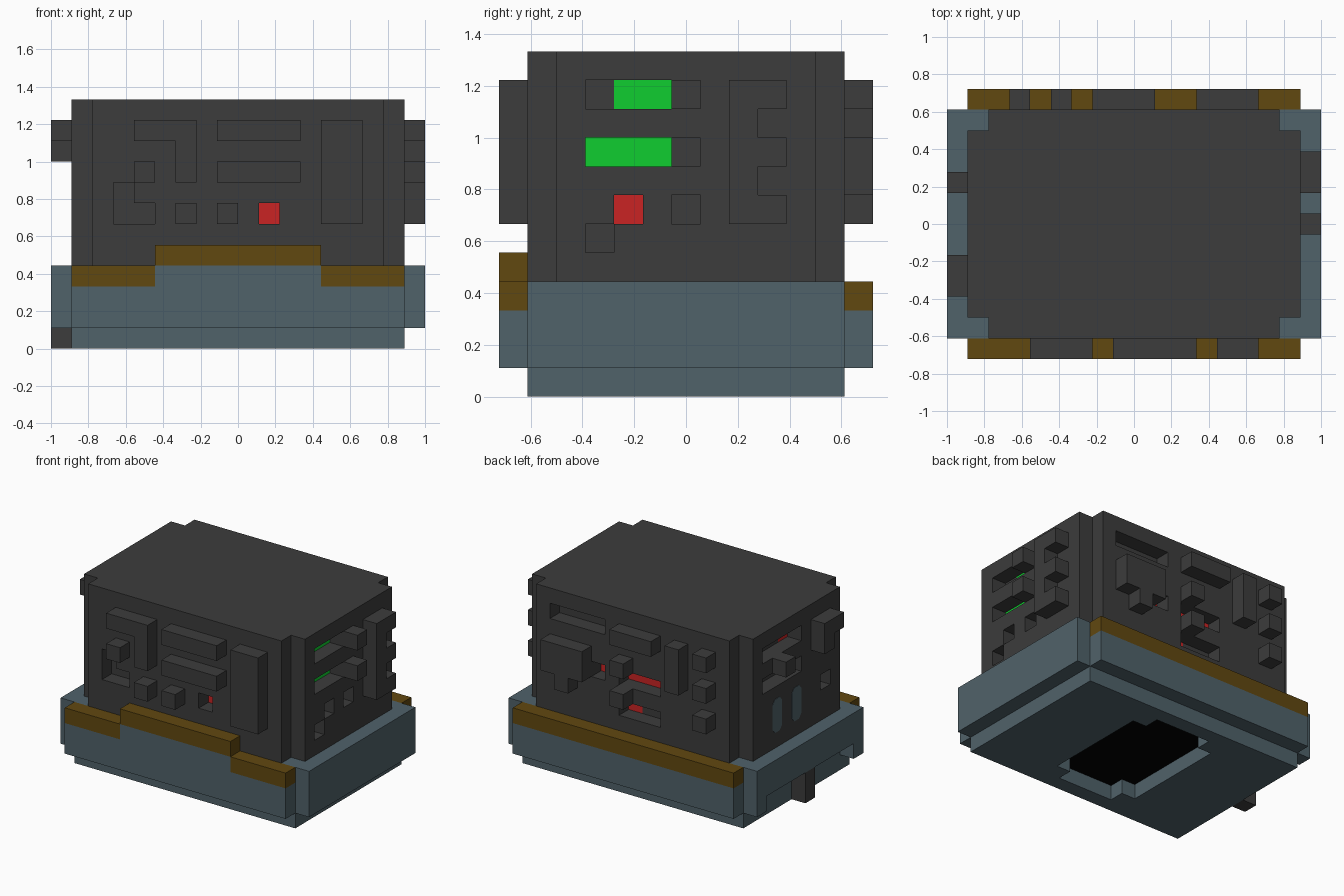
import bpy, bmesh
from mathutils import Vector

if "Cube" in bpy.data.objects:
    bpy.data.objects.remove(bpy.data.objects["Cube"])

U = 1 / 9  # one block of the model's grid


def material(name, hexa):
    lin = []
    for i in (0, 2, 4):
        c = int(hexa[i:i + 2], 16) / 255
        lin.append(c / 12.92 if c <= 0.04045 else ((c + 0.055) / 1.055) ** 2.4)
    m = bpy.data.materials.new(name)
    m.diffuse_color = (*lin, 1)
    m.use_nodes = True
    m.node_tree.nodes["Principled BSDF"].inputs["Base Color"].default_value = m.diffuse_color
    return m


DARK = material("dark grey", "3c3c3c")
SLATE = material("slate blue", "50626a")
BROWN = material("brown", "614810")
GREEN = material("green", "10cd30")
RED = material("red", "ca2424")
BLACK = material("black", "000000")


def finish(name, bm, mats):
    me = bpy.data.meshes.new(name)
    bm.to_mesh(me)
    bm.free()
    for m in mats:
        me.materials.append(m)
    ob = bpy.data.objects.new(name, me)
    bpy.context.collection.objects.link(ob)
    return ob


def boxes(name, mat, *items):
    """Boxes given in grid blocks as x0, x1, y0, y1, z0, z1."""
    bm = bmesh.new()
    for x0, x1, y0, y1, z0, z1 in items:
        size = Vector((x1 - x0, y1 - y0, z1 - z0)) * U
        mid = Vector((x0 + x1, y0 + y1, z0 + z1)) * U / 2
        for v in bmesh.ops.create_cube(bm, size=1)["verts"]:
            v.co = Vector(a * b for a, b in zip(v.co, size)) + mid
    return finish(name, bm, [mat])


def facade(name, origin, across, out, half, parts):
    """Wall panel as a block relief: each part is u0, u1, z0, z1, height, colour."""
    mats = [DARK, GREEN, RED]
    across, out, up = Vector(across), Vector(out), Vector((0, 0, 1))
    cells = {(-half + i, 4 + j): (0, 0) for i in range(int(2 * half)) for j in range(8)}
    for u0, u1, z0, z1, h, mat in parts:
        for key in cells:
            if u0 <= key[0] < u1 and z0 <= key[1] < z1:
                cells[key] = (h, mats.index(mat))
    bm = bmesh.new()

    def quad(corners, normal, mat=0):
        pts = [(Vector(origin) + across * u + up * z + out * h) * U for u, z, h in corners]
        f = bm.faces.new([bm.verts.new(p) for p in pts])
        f.material_index = mat
        f.normal_update()
        if f.normal.dot(normal) < 0:
            f.normal_flip()

    for (u, z), (h, mat) in cells.items():
        quad([(u, z, h), (u + 1, z, h), (u + 1, z + 1, h), (u, z + 1, h)], out, mat)
        edges = (((u - 1, z), (u, z), (u, z + 1), -across),
                 ((u + 1, z), (u + 1, z), (u + 1, z + 1), across),
                 ((u, z - 1), (u, z), (u + 1, z), -up),
                 ((u, z + 1), (u, z + 1), (u + 1, z + 1), up))
        for near, a, b, normal in edges:
            low = cells.get(near, (-1, 0))[0]
            if low < h:
                quad([(*a, low), (*b, low), (*b, h), (*a, h)], normal)
    bmesh.ops.remove_doubles(bm, verts=bm.verts, dist=1e-5)
    bmesh.ops.dissolve_limit(bm, angle_limit=0.01, verts=bm.verts, edges=bm.edges,
                             delimit={'MATERIAL', 'NORMAL'})
    return finish(name, bm, mats)


# base block with a notched opening underneath
boxes("base_block", SLATE, (-8, 8, -5.5, 5.5, 1, 4))
rim = []
for s in (-1, 1):
    rim.append((-8, 8, min(4.5 * s, 5.5 * s), max(4.5 * s, 5.5 * s), 0, 1))
    rim.append((min(3 * s, 8 * s), max(3 * s, 8 * s), -4.5, 4.5, 0, 1))
    for t in (-1, 1):
        rim.append((min(2 * s, 3 * s), max(2 * s, 3 * s),
                    min(3.5 * t, 4.5 * t), max(3.5 * t, 4.5 * t), 0, 1))
boxes("bottom_rim", SLATE, *rim)
boxes("opening_plate", BLACK, (-2.99, 2.99, -4.49, 4.49, 0.96, 0.99))

# skirts round the base; the left one has a gap for the cable
boxes("right_skirt", SLATE, (8, 9, -5.5, 5.5, 1, 4))
boxes("left_skirt", SLATE, (-9, -8, -5.5, 5.5, 2, 4),
      (-9, -8, -5.5, -4.5, 1, 2), (-9, -8, 4.5, 5.5, 1, 2))
boxes("front_skirt", SLATE, (-8, 8, -6.5, -5.5, 1, 3), (-4, 4, -6.5, -5.5, 3, 4))
boxes("back_skirt", SLATE, (-8, 8, 5.5, 6.5, 1, 3))
boxes("front_trim", BROWN, (-8, -4, -6.5, -5.5, 3, 4),
      (-4, 4, -6.5, -5.5, 4, 5), (4, 8, -6.5, -5.5, 3, 4))
boxes("back_trim", BROWN, (-8, 8, 5.5, 6.5, 3, 4))
boxes("cable", DARK, (-9, -8, -0.5, 0.5, 0, 2))

# roof over the four wall panels
boxes("roof", DARK, (-7, 7, -4.5, 4.5, 11.5, 12))

facade("front_wall", (0, -5.5, 0), (1, 0, 0), (0, -1, 0), 7, [
    (-5, -2, 10, 11, 1, DARK), (-3, -2, 8, 11, 1, DARK),
    (-1, 3, 10, 11, 1, DARK), (-1, 3, 8, 9, 1, DARK),
    (4, 6, 6, 11, 1, DARK), (-5, -4, 8, 9, 1, DARK),
    (-6, -5, 6, 8, -1, DARK), (-5, -4, 6, 7, -1, DARK),
    (-3, -2, 6, 7, 1, DARK), (-1, 0, 6, 7, 1, DARK),
    (1, 2, 6, 7, -1, RED)])

facade("back_wall", (0, 5.5, 0), (1, 0, 0), (0, 1, 0), 7, [
    (2, 6, 10, 11, -1, DARK), (3, 6, 7, 9, 1, DARK), (4, 5, 6, 7, 1, DARK),
    (2, 3, 7, 8, -1, RED), (-2, 1, 10, 11, 1, DARK),
    (0, 1, 8, 9, 1, DARK), (-2, 1, 7, 8, -1, RED),
    (0, 1, 6, 7, 1, DARK), (-2, 0, 5, 6, -1, DARK), (0, 1, 5, 6, -1, RED),
    (-4, -3, 8, 11, 1, DARK)]
    + [(-6, -5, z, z + 1, 1, DARK) for z in (6, 8, 10)])

facade("right_wall", (8, 0, 0), (0, 1, 0), (1, 0, 0), 4.5, [
    (-3.5, -2.5, 10, 11, -1, DARK), (-2.5, -0.5, 10, 11, -1, GREEN),
    (-3.5, -0.5, 8, 9, -1, GREEN),
    (-0.5, 0.5, 10, 11, 1, DARK), (-0.5, 0.5, 8, 9, 1, DARK),
    (-0.5, 0.5, 6, 7, -1, DARK), (-2.5, -1.5, 6, 7, -1, RED),
    (-3.5, -2.5, 5, 6, -1, DARK), (1.5, 2.5, 6, 11, 1, DARK)]
    + [(2.5, 3.5, z, z + 1, 1, DARK) for z in (6, 8, 10)])

facade("left_wall", (-8, 0, 0), (0, 1, 0), (-1, 0, 0), 4.5, [
    (0.5, 3.5, 10, 11, -1, DARK), (-0.5, 0.5, 10, 11, -1, RED),
    (-0.5, 3.5, 8, 9, -1, DARK), (1.5, 2.5, 9, 10, 1, DARK),
    (-3.5, -1.5, 10, 11, 1, DARK), (-2.5, -1.5, 9, 10, 1, DARK),
    (-3.5, -2.5, 6, 7, -1, DARK)])

# two slate sockets with clipped corners on the left wall
for i, y in enumerate((0, 2)):
    bm = bmesh.new()
    ring = [(-.5, .3), (-.25, 0), (.25, 0), (.5, .3), (.5, 1.9), (.25, 2.2), (-.25, 2.2), (-.5, 1.9)]
    f = bm.faces.new([bm.verts.new(((-8.02) * U, (y + a) * U, (5 + b) * U)) for a, b in ring])
    g = bmesh.ops.extrude_face_region(bm, geom=[f])["geom"]
    for v in g:
        if isinstance(v, bmesh.types.BMVert):
            v.co.x += 0.03 * U
    bmesh.ops.recalc_face_normals(bm, faces=bm.faces)
    finish(f"socket_{i + 1}", bm, [SLATE])
